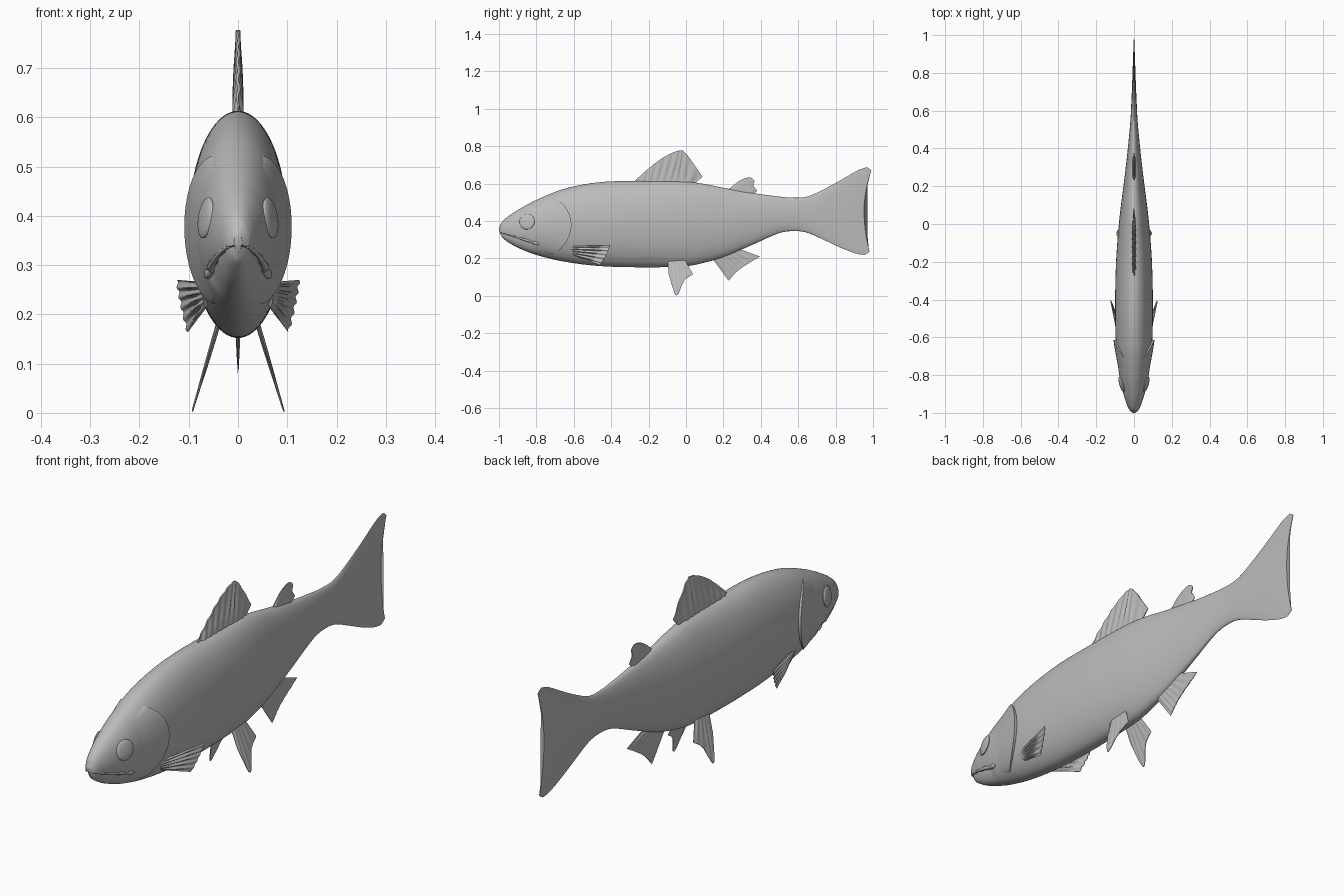
import bpy, bmesh
from math import sin, cos, pi, acos, sqrt
from mathutils import Vector

cube = bpy.data.objects.get("Cube")
if cube:
    bpy.data.objects.remove(cube)

grey = bpy.data.materials.new("plain grey")
grey.use_nodes = True
grey.diffuse_color = (0.5, 0.5, 0.5, 1)
grey.node_tree.nodes["Principled BSDF"].inputs["Base Color"].default_value = grey.diffuse_color


def finish(obj):
    """Give the part its material and smooth shading with sharp edges kept."""
    obj.data.materials.append(grey)
    bpy.ops.object.select_all(action='DESELECT')
    obj.select_set(True)
    bpy.context.view_layer.objects.active = obj
    bpy.ops.object.shade_smooth_by_angle(angle=0.8)


def sample(rows, t):
    """Smooth interpolation of rows whose first entry is the parameter."""
    last = len(rows) - 1
    i = max([k for k in range(last) if rows[k][0] <= t], default=0)
    a, b = rows[i], rows[i + 1]
    before, after = rows[max(i - 1, 0)], rows[min(i + 2, last)]
    span = b[0] - a[0]
    f = (t - a[0]) / span
    out = []
    for p, q, r, s in zip(before[1:], a[1:], b[1:], after[1:]):
        m = (r - p) / (b[0] - before[0]) * span
        n = (s - q) / (after[0] - a[0]) * span
        out.append((2*f**3 - 3*f**2 + 1) * q + (f**3 - 2*f**2 + f) * m
                   + (3*f**2 - 2*f**3) * r + (f**3 - f**2) * n)
    return out


def loft(name, rings):
    """Skin closed rings of equal length and cap both ends."""
    bm = bmesh.new()
    loops = [[bm.verts.new(p) for p in ring] for ring in rings]
    count = len(loops[0])
    for low, high in zip(loops, loops[1:]):
        for k in range(count):
            j = (k + 1) % count
            bm.faces.new((low[k], low[j], high[j], high[k]))
    bm.faces.new(loops[0])
    bm.faces.new(loops[-1])
    bmesh.ops.recalc_face_normals(bm, faces=bm.faces)
    mesh = bpy.data.meshes.new(name)
    bm.to_mesh(mesh)
    bm.free()
    obj = bpy.data.objects.new(name, mesh)
    bpy.context.collection.objects.link(obj)
    finish(obj)
    return obj


# Body sections: station, top, bottom, half width
SECTIONS = [
    (-1, .362, .328, .008), (-.985, .393, .308, .024), (-.95, .425, .283, .04),
    (-.9, .458, .256, .056), (-.8, .512, .218, .078), (-.65, .572, .182, .095),
    (-.45, .608, .158, .1), (-.2, .613, .152, .095), (0, .61, .158, .08),
    (.1, .597, .177, .069), (.2, .577, .207, .056), (.35, .55, .27, .038),
    (.5, .53, .335, .023), (.58, .524, .346, .017), (.65, .53, .337, .014),
    (.75, .572, .297, .01), (.85, .622, .256, .007), (.95, .673, .224, .004),
    (1, .687, .218, .002)]


def surface(s, a, lift=0.0):
    """Point on the body at station s, angle a from the back, lifted outward."""
    top, bottom, w = sample(SECTIONS, s)
    h, mid = (top - bottom) / 2, (top + bottom) / 2
    c = cos(a)
    p = Vector((w * sin(a), s, mid + h * c))
    # hollow trailing edge of the tail
    if s > .6:
        edge = .048 * (1 - c * c) + (.014 if c < 0 else .002) * c * c
        edge += .03 * max(0, abs(c) - .93) / .07
        p.y -= edge * ((s - .6) / .4) ** 1.5
    # lower jaw recessed under the mouth line
    drop = .34 - .3 * (s + 1) - p.z
    if s < -.8 and drop > 0:
        recess = max(0, 1 - drop / .07) * min(1, (-.8 - s) / .04)
        p.x *= 1 - .14 * recess
        p.y += .01 * recess
    if lift:
        p += Vector((sin(a) / w, 0, c / h)).normalized() * lift
    return p


def at_height(s, z, lift=0.0):
    top, bottom, _ = sample(SECTIONS, s)
    c = (2 * z - top - bottom) / (top - bottom)
    return surface(s, acos(max(-1, min(1, c))), lift)


# Body with the tail fin
stations = [-1 + .4 * (i / 70) ** 1.6 for i in range(70)]
stations += [-.6 + 1.6 * i / 80 for i in range(81)]
SIDES = 80
loft("body", [[surface(s, 2 * pi * k / SIDES) for k in range(SIDES)] for s in stations])


def fin(name, root, tip, thick, ripple=0.0, rays=7):
    """Fan of rays from a root line to a tip line, thin at its rim."""
    root = [(i, *p) for i, p in enumerate(root)]
    tip = [(i, *p) for i, p in enumerate(tip)]
    def line(rows, u):
        return Vector(sample(rows, u * (len(rows) - 1)))
    normal = (line(root, 1) - line(root, 0)).cross(line(tip, .5) - line(root, .5)).normalized()
    steps, across = 8, rays * 8
    rings = []
    for i in range(across + 1):
        u = i / across
        rim = .25 + .75 * min(1, 8 * u, 8 * (1 - u))
        front, back = [], []
        for k in range(steps + 1):
            v = k / steps
            p = line(root, u).lerp(line(tip, u), v)
            p += normal * ripple * sin(2 * pi * rays * u) * sin(pi * min(v, .8))
            half = normal * thick * rim * (1 - .75 * v)
            front.append(p + half)
            back.append(p - half)
        rings.append(front + back[::-1])
    return loft(name, rings)


def upright(points):
    return [(0, y, z) for y, z in points]


# Fins on the centre line
fin("dorsal_fin", upright([(-.28, .6), (.04, .59)]),
    upright([(-.275, .613), (-.2, .68), (-.12, .74), (-.04, .775), (0, .76), (.088, .637)]),
    .011, .003, 9)
fin("adipose_fin", upright([(.225, .56), (.36, .54)]),
    upright([(.23, .572), (.29, .617), (.34, .632), (.365, .615), (.36, .59), (.38, .562)]),
    .008)
fin("anal_fin", upright([(.14, .2), (.26, .26)]),
    upright([(.228, .08), (.285, .14), (.395, .21)]), .006, .001)

for side, label in ((1, "left"), (-1, "right")):
    def flip(p):
        return Vector((side * p[0], p[1], p[2]))

    # Pelvic fins splay outward as they go down
    def splay(points):
        return [flip((.04 + .3 * (.18 - z), y, z)) for y, z in points]
    fin(label + "_pelvic_fin", splay([(-.1, .2), (-.01, .2)]),
        splay([(-.092, .11), (-.052, .003), (-.01, .08), (.037, .115)]), .005, .001, 5)

    # Pectoral fins
    fin(label + "_pectoral_fin",
        [flip(p) for p in ((.07, -.64, .265), (.064, -.6, .215))],
        [flip(p) for p in ((.124, -.405, .27), (.115, -.425, .22), (.102, -.46, .164))],
        .005, .004, 5)

    # Gill cover: a shell that rises from the cheek to a free rear edge
    rings = []
    for i in range(41):
        a = .6 + 2 * i / 40
        rise = .012 * sqrt(max(0, sin(pi * i / 40)))
        edge = -.613 - .05 * (cos(a) / .6) ** 2
        outer, inner = [], []
        for k in range(15):
            t = k / 14
            s = -.83 + (edge + .83) * t
            outer.append(flip(surface(s, a, -.003 + (rise + .003) * t ** 1.5)))
            inner.append(flip(surface(s, a, -.01)))
        rings.append(outer + inner[::-1])
    loft(label + "_gill_cover", rings)

    # Eye: a shallow dome set on the cheek
    spot = at_height(-.85, .396)
    out = (at_height(-.85, .396, .01) - spot + Vector((0, -.003, 0))).normalized()
    bpy.ops.mesh.primitive_uv_sphere_add(segments=32, ring_count=16, location=flip(spot))
    eye = bpy.context.object
    eye.name = label + "_eye"
    eye.scale = (.042, .042, .01)
    eye.rotation_mode = 'QUATERNION'
    eye.rotation_quaternion = flip(out).to_track_quat('Z', 'Y')
    finish(eye)

    # Upper jaw: a lip that thickens to a rounded lobe behind the mouth
    jaw = bpy.data.curves.new(label + "_upper_jaw", 'CURVE')
    jaw.dimensions = '3D'
    jaw.bevel_depth = .012
    jaw.bevel_resolution = 3
    jaw.use_fill_caps = True
    spline = jaw.splines.new('POLY')
    spline.points.add(16)
    for k, point in enumerate(spline.points):
        t = k / 16
        s = -.985 + .2 * t
        p = flip(at_height(s, .337 - .062 * t, -.003))
        point.co = (*p, 1)
        point.radius = (.3 + .8 * t ** 2) * (1 if k < 15 else .75 if k == 15 else .35)
    lip = bpy.data.objects.new(label + "_upper_jaw", jaw)
    bpy.context.collection.objects.link(lip)
    lip.data.materials.append(grey)
    spline.use_smooth = True
